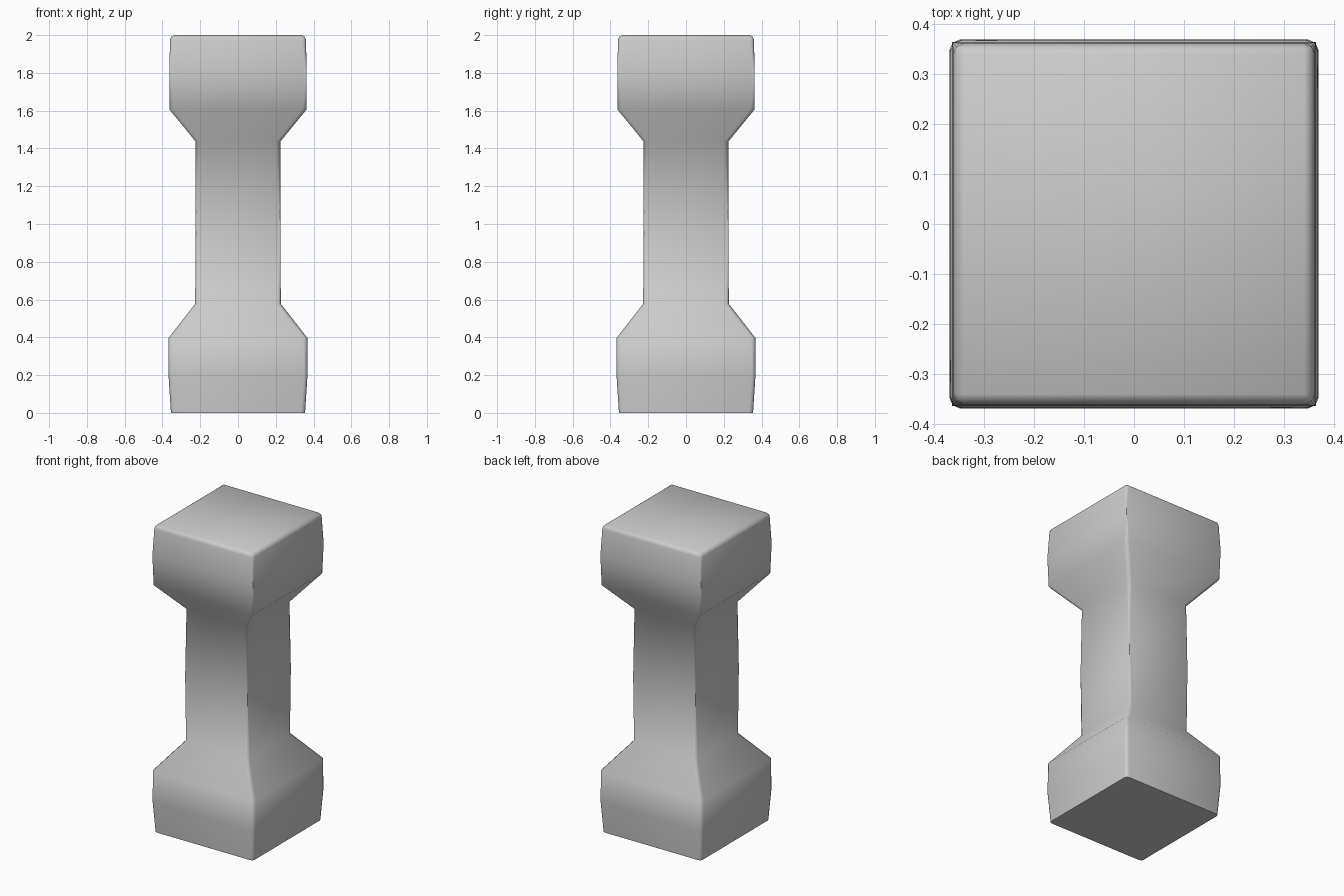
import bpy, bmesh, math

if "Cube" in bpy.data.objects:
    bpy.data.objects.remove(bpy.data.objects["Cube"])

# Square column profile: (half width, height)
PROFILE = [(0.355, 0.0), (0.368, 0.2), (0.366, 0.40), (0.226, 0.58),
           (0.224, 1.0), (0.224, 1.435), (0.363, 1.605), (0.363, 1.8), (0.36, 1.995)]

bm = bmesh.new()
rings = []
for h, z in PROFILE:
    rings.append([bm.verts.new((sx * h, sy * h, z))
                  for sx, sy in ((-1, -1), (1, -1), (1, 1), (-1, 1))])
for a, b in zip(rings, rings[1:]):
    for i in range(4):
        j = (i + 1) % 4
        bm.faces.new((a[i], a[j], b[j], b[i]))
bm.faces.new(rings[0][::-1])
bm.faces.new(rings[-1])

# Soften the vertical corners and the top rim, then the base slightly
edges = [e for e in bm.edges
         if abs(e.verts[0].co.z - e.verts[1].co.z) > 0.01
         or e.verts[0].co.z > 1.9]
bmesh.ops.bevel(bm, geom=edges, offset=0.02, segments=2, profile=0.5,
                affect='EDGES', clamp_overlap=True)
for v in bm.verts:
    if v.co.z > 1.99:
        v.co.z = 2.0
bmesh.ops.recalc_face_normals(bm, faces=bm.faces)

mesh = bpy.data.meshes.new("pillar")
bm.to_mesh(mesh)
bm.free()
pillar = bpy.data.objects.new("pillar", mesh)
bpy.context.collection.objects.link(pillar)

# Smooth shading with crisp base edges
bpy.context.view_layer.objects.active = pillar
pillar.select_set(True)
bpy.ops.object.shade_smooth_by_angle(angle=math.radians(60))
